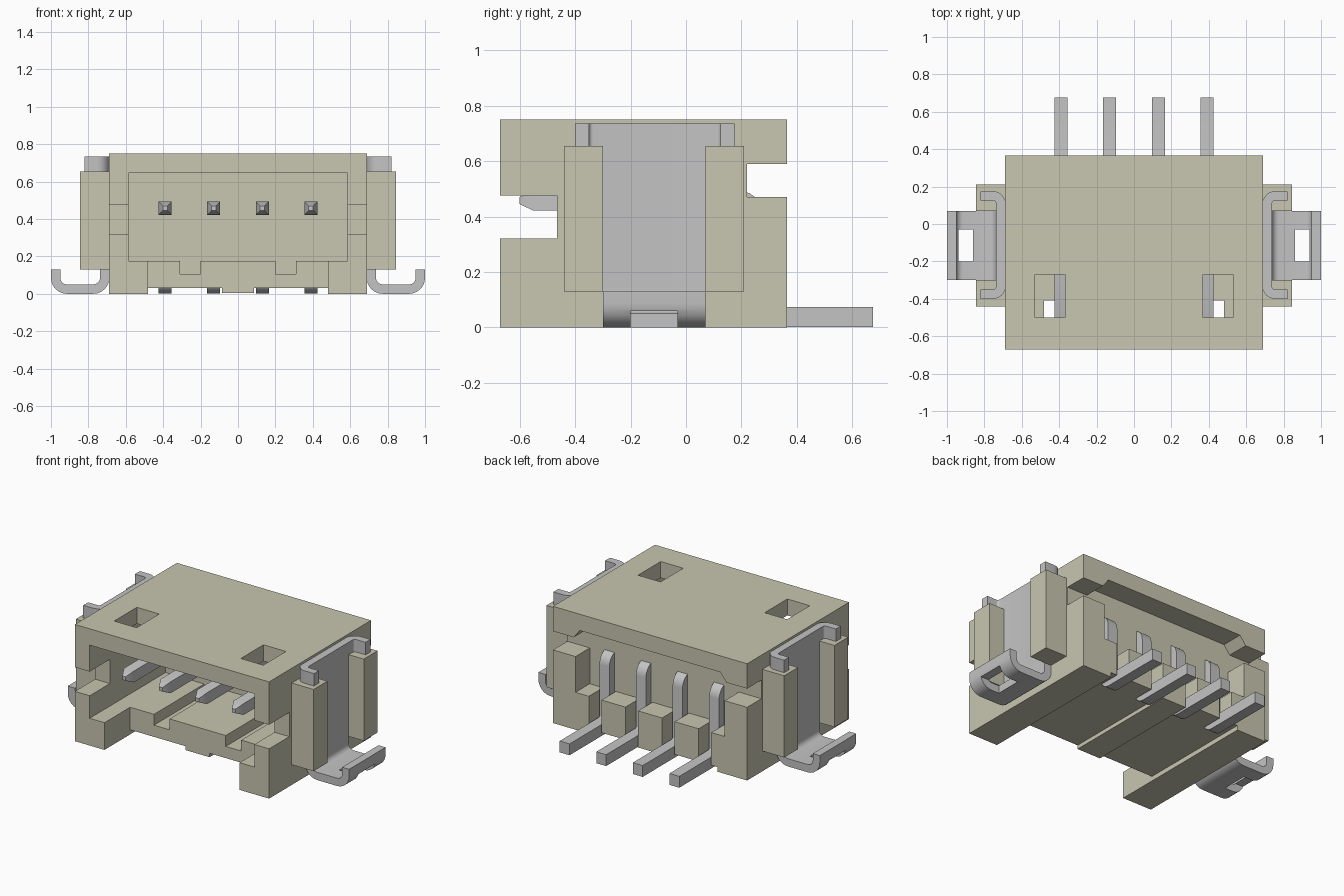
import bpy, bmesh, math
from mathutils import Vector

if "Cube" in bpy.data.objects:
    bpy.data.objects.remove(bpy.data.objects["Cube"], do_unlink=True)


def material(name, rgb):
    m = bpy.data.materials.new(name)
    m.use_nodes = True
    m.diffuse_color = (*rgb, 1)
    m.node_tree.nodes["Principled BSDF"].inputs["Base Color"].default_value = (*rgb, 1)
    return m


BEIGE = material("beige plastic", (0.58, 0.565, 0.434))
SILVER = material("silver metal", (0.55, 0.55, 0.55))


def finish(name, bm, mat):
    bmesh.ops.recalc_face_normals(bm, faces=bm.faces)
    me = bpy.data.meshes.new(name)
    bm.to_mesh(me)
    bm.free()
    me.materials.append(mat)
    ob = bpy.data.objects.new(name, me)
    bpy.context.collection.objects.link(ob)
    return ob


def prism(name, pts, axis, lo, hi, mat):
    """Extrude a 2D outline along an axis; pts fill the other two axes in order."""
    bm = bmesh.new()

    def place(p, t):
        c = list(p)
        c.insert(axis, t)
        return bm.verts.new(c)
    a = [place(p, lo) for p in pts]
    b = [place(p, hi) for p in pts]
    bm.faces.new(a)
    bm.faces.new(b)
    for i in range(len(pts)):
        j = (i + 1) % len(pts)
        bm.faces.new((a[i], a[j], b[j], b[i]))
    return finish(name, bm, mat)


def box(name, x, y, z, mat=BEIGE):
    return prism(name, [(x[0], y[0]), (x[1], y[0]), (x[1], y[1]), (x[0], y[1])], 2, *z, mat)


def combine(ob, other, operation="DIFFERENCE"):
    mod = ob.modifiers.new("combine", "BOOLEAN")
    mod.operation, mod.solver, mod.object = operation, "EXACT", other
    bpy.context.view_layer.objects.active = ob
    bpy.ops.object.modifier_apply(modifier=mod.name)
    bpy.data.objects.remove(other, do_unlink=True)


def cut(ob, x, y, z):
    combine(ob, box("cutter", x, y, z))


def ribbon(path, t, radius, steps=6):
    """Outline of a strip of thickness t along a path, corners rounded (centre radius)."""
    P = [Vector(p) for p in path]
    line = [(P[0], (P[1] - P[0]).normalized())]
    for a, b, c in zip(P, P[1:], P[2:]):
        u, v = (b - a).normalized(), (c - b).normalized()
        centre = b + (v - u) * radius
        for k in range(steps + 1):
            w = math.pi / 2 * k / steps
            line.append((centre - v * radius * math.cos(w) + u * radius * math.sin(w),
                         u * math.cos(w) + v * math.sin(w)))
    line.append((P[-1], (P[-1] - P[-2]).normalized()))
    side = [(p, Vector((-d.y, d.x)) * t / 2) for p, d in line]
    return [tuple(p + n) for p, n in side] + [tuple(p - n) for p, n in reversed(side)]


def smooth(ob):
    bpy.ops.object.select_all(action="DESELECT")
    ob.select_set(True)
    bpy.context.view_layer.objects.active = ob
    bpy.ops.object.shade_smooth_by_angle(angle=math.radians(30))


def span(s, a, b):
    return tuple(sorted((s * a, s * b)))


PINS = (-0.39, -0.13, 0.13, 0.39)

# Housing shell with front cavity, front and rear side notches, and underside
housing = box("housing", (-0.69, 0.69), (-0.67, 0.365), (0, 0.75))
cut(housing, (-0.585, 0.585), (-0.8, 0.10), (0.175, 0.645))
cut(housing, (-0.8, 0.8), (-0.8, -0.465), (0.32, 0.475))
cut(housing, (-0.48, 0.48), (-0.8, -0.41), (-0.1, 0.3))
cut(housing, (-0.48, 0.48), (-0.8, 0.5), (-0.1, 0.03))
cut(housing, (-0.8, 0.8), (0.22, 0.5), (0.47, 0.59))
# Rear pocket between the pillars, and the sloped relief under the roof overhang
cut(housing, (-0.53, 0.53), (0.22, 0.5), (0.24, 0.55))
combine(housing, prism("cutter", [(-0.55, 0.58), (0.55, 0.58), (0.50, 0.645), (-0.50, 0.645)],
                       1, 0.22, 0.5, BEIGE))
# Gaps for the pins between the rear blocks
for x in PINS:
    cut(housing, (x - 0.045, x + 0.045), (0.22, 0.5), (-0.1, 0.4))
for s in (-1, 1):
    # Floor grooves and roof windows
    cut(housing, span(s, 0.2, 0.31), (-0.6, 0.10), (0.105, 0.3))
    cut(housing, span(s, 0.37, 0.53), (-0.5, -0.27), (0.6, 0.9))

# Low pad under the floor
box("floor_pad", (-0.085, 0.085), (-0.41, 0.365), (0.005, 0.04))

# Contact pins: bent square wire with a tapered tip
pin_path = [(-0.55, 0.4575), (0.235, 0.4575), (0.235, 0.0375), (0.675, 0.0375)]
for i, x in enumerate(PINS):
    outline = ribbon(pin_path, 0.073, 0.045)
    pin = prism(f"pin_{i + 1}", outline, 0, x - 0.035, x + 0.035, SILVER)
    bm = bmesh.new()
    bm.from_mesh(pin.data)
    tip = [f for f in bm.faces if all(v.co.y < -0.54 for v in f.verts)]
    new = bmesh.ops.extrude_face_region(bm, geom=tip)["geom"]
    bmesh.ops.delete(bm, geom=tip, context="FACES")
    for v in new:
        if isinstance(v, bmesh.types.BMVert):
            v.co = (x + (v.co.x - x) * 0.35, -0.6, 0.4575 + (v.co.z - 0.4575) * 0.35)
    bm.to_mesh(pin.data)
    bm.free()
    smooth(pin)

# Side wings and the solder clips they hold
for s, side in ((-1, "right"), (1, "left")):
    for y, end in (((-0.44, -0.30), "front"), ((0.07, 0.21), "rear")):
        box(f"{side}_{end}_wing", span(s, 0.68, 0.845), y, (0.13, 0.655))
    upper = ribbon([(s * 0.82, -0.375), (s * 0.713, -0.375), (s * 0.713, 0.15), (s * 0.82, 0.15)],
                   0.05, 0.04)
    clip = prism(f"{side}_clip_plate", upper, 2, 0.14, 0.735, SILVER)
    smooth(clip)
    lower = ribbon([(s * 0.713, 0.2), (s * 0.713, 0.025), (s * 0.975, 0.025), (s * 0.975, 0.13)],
                   0.05, 0.06)
    foot = prism(f"{side}_clip_foot", lower, 1, -0.30, 0.07, SILVER)
    cut(foot, span(s, 0.86, 1.1), (-0.2, -0.03), (-0.1, 0.06))
    smooth(foot)
